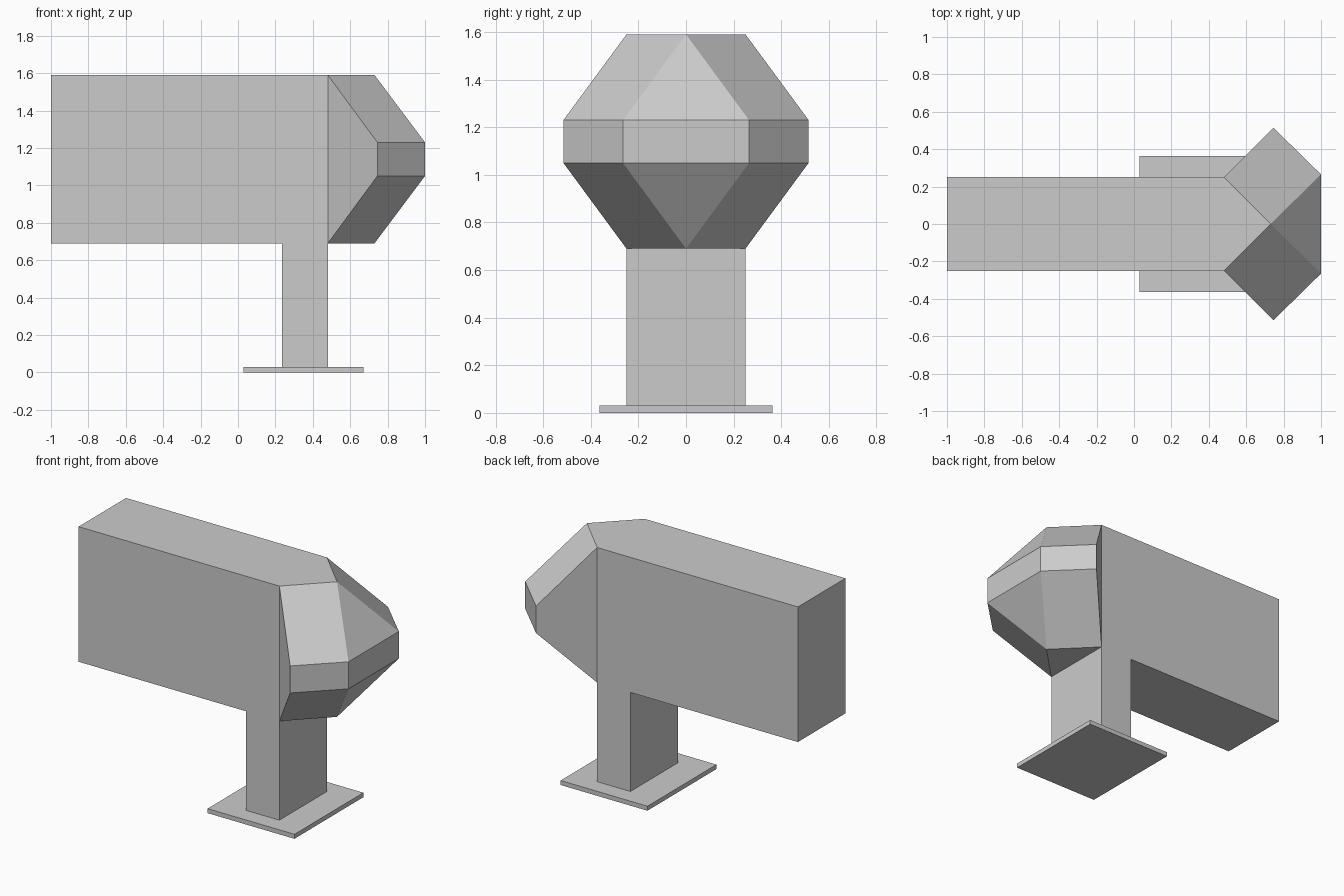
import bpy
import bmesh
from mathutils import Vector

cube = bpy.data.objects.get("Cube")
if cube:
    bpy.data.objects.remove(cube, do_unlink=True)

grey = bpy.data.materials.new("plain_grey")
grey.use_nodes = True
GREY = (0.6, 0.6, 0.6, 1)
grey.diffuse_color = GREY
grey.node_tree.nodes["Principled BSDF"].inputs["Base Color"].default_value = GREY

BACK, HALF, LOW, TOP = 0.48, 0.25, 0.69, 1.59


def finish(name, bm):
    bmesh.ops.recalc_face_normals(bm, faces=bm.faces)
    mesh = bpy.data.meshes.new(name)
    bm.to_mesh(mesh)
    bm.free()
    mesh.materials.append(grey)
    obj = bpy.data.objects.new(name, mesh)
    bpy.context.collection.objects.link(obj)
    return obj


def extrude_profile(name, points, half_depth):
    """Extrude an x-z outline symmetrically along y."""
    bm = bmesh.new()
    face = bm.faces.new([bm.verts.new((x, -half_depth, z)) for x, z in points])
    out = bmesh.ops.extrude_face_region(bm, geom=[face])
    verts = [v for v in out["geom"] if isinstance(v, bmesh.types.BMVert)]
    bmesh.ops.translate(bm, verts=verts, vec=Vector((0, 2 * half_depth, 0)))
    return finish(name, bm)


# Flat base plate
extrude_profile("base_plate", [(0.03, 0), (0.67, 0), (0.67, 0.03), (0.03, 0.03)], 0.363)

# Long body and its post, one continuous slab
extrude_profile("body_and_post", [(-1, LOW), (0.235, LOW), (0.235, 0.03),
                                  (BACK, 0.03), (BACK, TOP), (-1, TOP)], HALF)

# Faceted head: triangular caps above and below a wide four-cornered band
caps = [(BACK, -HALF), (BACK, HALF), (0.73, 0)]
band = [(0.745, -0.515), (0.745, 0.515), (1, -0.265), (1, 0.265)]
bm = bmesh.new()
for outline, heights in ((caps, (LOW, TOP)), (band, (1.05, 1.23))):
    for z in heights:
        for x, y in outline:
            bm.verts.new((x, y, z))
bmesh.ops.convex_hull(bm, input=bm.verts)
# Merge flat facets and open the side hidden against the body
bmesh.ops.dissolve_limit(bm, angle_limit=0.04, verts=bm.verts, edges=bm.edges)
hidden = [f for f in bm.faces if all(v.co.x < BACK + 0.01 for v in f.verts)]
bmesh.ops.delete(bm, geom=hidden, context="FACES_ONLY")
finish("faceted_head", bm)
